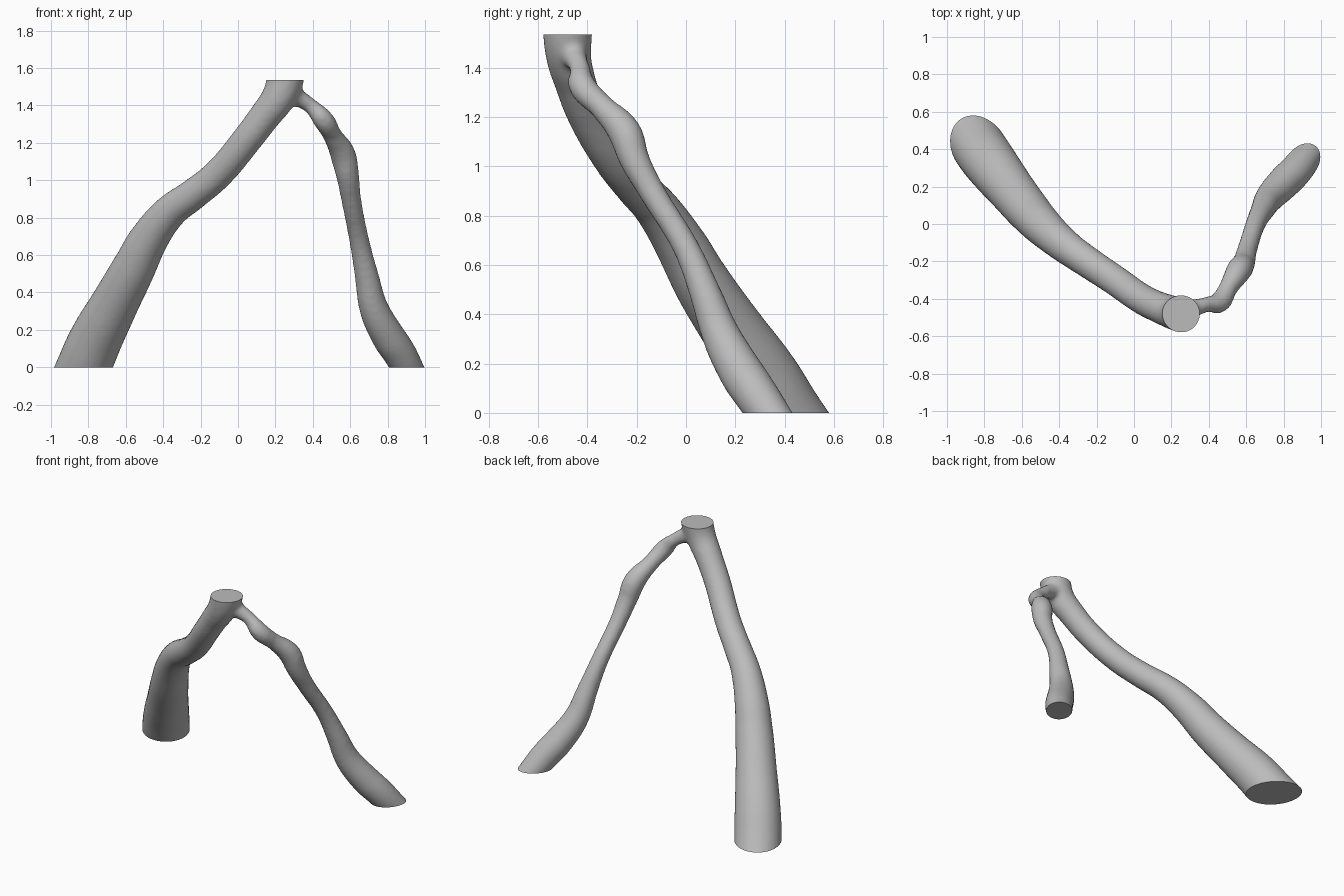
import bpy
import bmesh

cube = bpy.data.objects.get("Cube")
if cube:
    bpy.data.objects.remove(cube, do_unlink=True)

TOP = 1.535

# Centre line and thickness (x, y, z, radius), from the crown down past the ground
thick_limb = [
    (.255, -.48, 1.62, .105), (.25, -.48, 1.53, .1), (.215, -.475, 1.44, .092),
    (.145, -.45, 1.345, .085), (.05, -.405, 1.22, .082), (-.11, -.295, 1.03, .082),
    (-.245, -.205, .92, .085), (-.365, -.12, .83, .092), (-.48, -.02, .68, .106),
    (-.555, .06, .535, .117), (-.67, .2, .32, .13), (-.76, .315, .15, .143),
    (-.825, .405, 0, .147), (-.89, .51, -.15, .145),
]
thin_limb = [
    (.25, -.47, 1.47, .07), (.32, -.45, 1.44, .05), (.39, -.43, 1.395, .042),
    (.455, -.42, 1.325, .056), (.505, -.34, 1.24, .052), (.56, -.25, 1.14, .068),
    (.585, -.21, 1.03, .062), (.605, -.14, .9, .054), (.65, 0, .67, .054),
    (.69, .08, .48, .065), (.725, .14, .32, .078), (.8, .22, .17, .09),
    (.86, .28, .08, .09), (.905, .335, 0, .085), (.97, .42, -.12, .075),
]


def add_limb(curve, points):
    spline = curve.splines.new("BEZIER")
    spline.bezier_points.add(len(points) - 1)
    spline.radius_interpolation = "CARDINAL"
    spline.resolution_u = 8
    for knot, (x, y, z, r) in zip(spline.bezier_points, points):
        knot.co = (x, y, z)
        knot.radius = r
        knot.handle_left_type = knot.handle_right_type = "AUTO"


def baked_mesh(obj):
    graph = bpy.context.evaluated_depsgraph_get()
    return bpy.data.meshes.new_from_object(obj.evaluated_get(graph))


# Round limbs swept along their centre lines
curve = bpy.data.curves.new("limb_paths", "CURVE")
curve.dimensions = "3D"
curve.bevel_depth = 1
curve.bevel_resolution = 8
curve.use_fill_caps = True
for limb in (thick_limb, thin_limb):
    add_limb(curve, limb)
paths = bpy.data.objects.new("limb_paths", curve)
bpy.context.collection.objects.link(paths)
bpy.context.view_layer.update()

branch = bpy.data.objects.new("forked_branch", baked_mesh(paths))
bpy.context.collection.objects.link(branch)
bpy.data.objects.remove(paths, do_unlink=True)

# Fuse the limbs into one skin and soften the fork
remesh = branch.modifiers.new("fuse", "REMESH")
remesh.mode = "VOXEL"
remesh.voxel_size = .014
soften = branch.modifiers.new("soften", "SMOOTH")
soften.factor = .5
soften.iterations = 8
bpy.context.view_layer.update()
fused = baked_mesh(branch)
branch.modifiers.clear()
branch.data = fused

# Saw the crown and both feet flat
bm = bmesh.new()
bm.from_mesh(fused)
for height, up in ((TOP, 1), (0, -1)):
    cut = bmesh.ops.bisect_plane(
        bm, geom=bm.verts[:] + bm.edges[:] + bm.faces[:],
        plane_co=(0, 0, height), plane_no=(0, 0, up), clear_outer=True)
    rim = [e for e in cut["geom_cut"] if isinstance(e, bmesh.types.BMEdge)]
    bmesh.ops.holes_fill(bm, edges=rim, sides=0)
bmesh.ops.recalc_face_normals(bm, faces=bm.faces[:])
bm.to_mesh(fused)
bm.free()

# Plain grey all over
grey = bpy.data.materials.new("light_grey")
grey.use_nodes = True
colour = (.5, .5, .5, 1)
grey.diffuse_color = colour
grey.node_tree.nodes["Principled BSDF"].inputs["Base Color"].default_value = colour
fused.materials.clear()
fused.materials.append(grey)

bpy.context.view_layer.objects.active = branch
branch.select_set(True)
bpy.ops.object.shade_smooth_by_angle(angle=.7)
